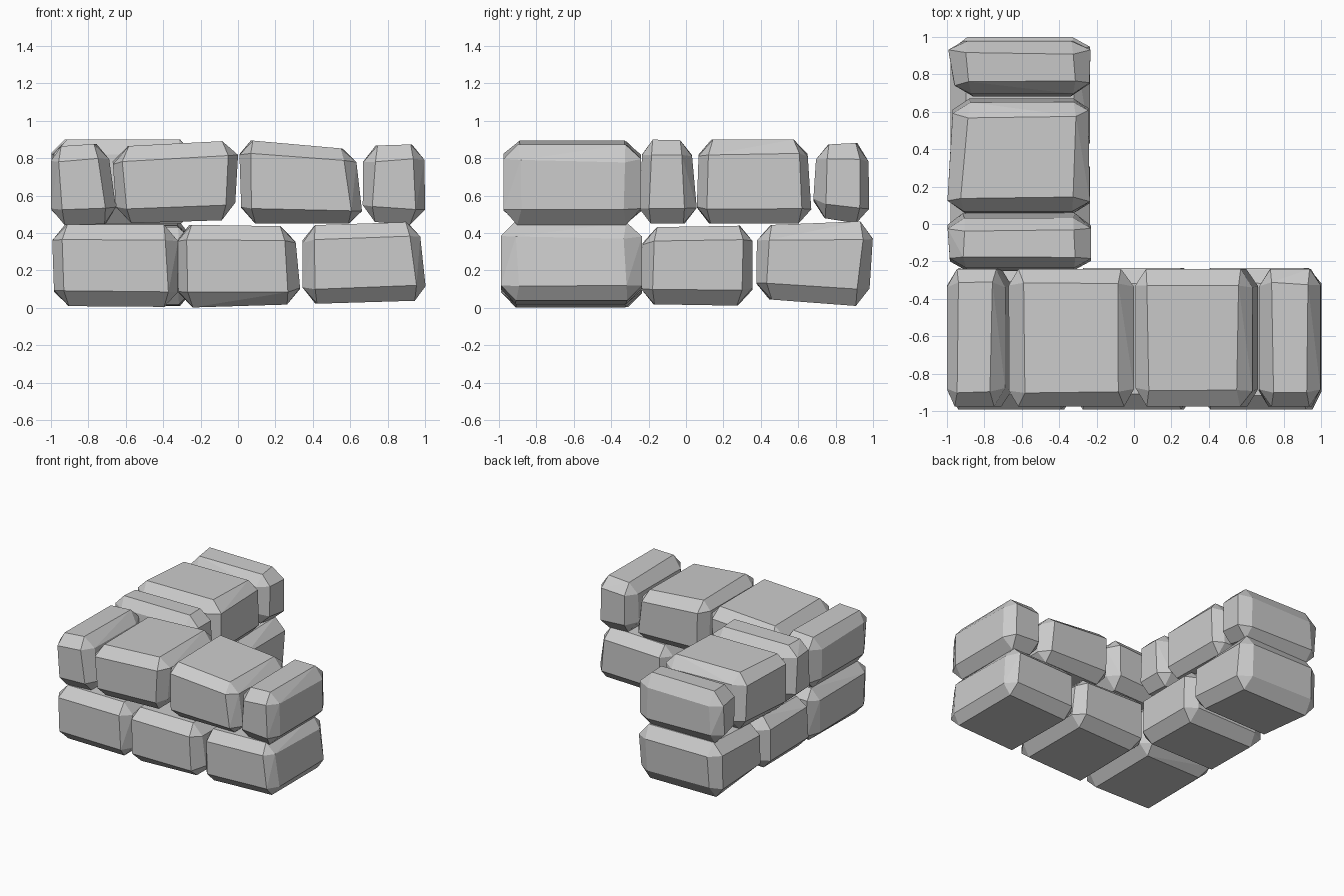
import bpy, bmesh, random
from itertools import product

if "Cube" in bpy.data.objects:
    bpy.data.objects.remove(bpy.data.objects["Cube"])

random.seed(11)


def stone(name, quad, near, far, along_y=False):
    """Chamfered stone: quad profile (along, z) swept from near to far.
    near and far give the across position at both ends of the length."""
    a, b, c, d = quad
    length = abs(b[0] - a[0])
    height = abs(d[1] - a[1])
    depth = far[0] - near[0]
    bm = bmesh.new()
    for corner in product((0, 1), repeat=3):
        for face in range(3):          # one vertex on each face meeting here
            inset = [random.uniform(.065, .085) / length,
                     random.uniform(.07, .085) / height,
                     random.uniform(.07, .09) / depth]
            if face == 2:              # the big wall faces have narrow side chamfers
                inset[0] = random.uniform(.045, .07) / length
            if face == 0:
                inset[1] = random.uniform(.075, .095) / height
                inset[2] = random.uniform(.08, .1) / depth
            inset[face] = 0
            u, v, w = [i if s == 0 else 1 - i for s, i in zip(corner, inset)]
            p = [(1 - v) * ((1 - u) * a[k] + u * b[k]) + v * ((1 - u) * d[k] + u * c[k])
                 for k in (0, 1)]
            n, f = [(1 - u) * e[0] + u * e[1] for e in (near, far)]
            q = n + w * (f - n)
            bm.verts.new((q, p[0], p[1]) if along_y else (p[0], q, p[1]))
    bmesh.ops.convex_hull(bm, input=bm.verts)
    bmesh.ops.dissolve_limit(bm, angle_limit=.1, verts=bm.verts, edges=bm.edges)
    bmesh.ops.recalc_face_normals(bm, faces=bm.faces)
    mesh = bpy.data.meshes.new(name)
    bm.to_mesh(mesh)
    bm.free()
    obj = bpy.data.objects.new(name, mesh)
    bpy.context.collection.objects.link(obj)


# Front wall, lower course
for i, q in enumerate([
    ((-.98, .01), (-.32, .005), (-.32, .445), (-.995, .445)),
    ((-.315, 0), (.34, .02), (.30, .435), (-.325, .445)),
    ((.345, .02), (1.01, .04), (.965, .46), (.345, .44)),
]):
    stone(f"front_lower_stone_{i + 1}", q, (-.99, -.99), (-.235, -.235))

# Front wall, upper course
for i, q in enumerate([
    ((-1, .44), (-.64, .45), (-.70, .88), (-1, .86)),
    ((-.645, .45), (-.02, .47), (.005, .895), (-.675, .86)),
    ((.02, .45), (.67, .45), (.625, .845), (.005, .9)),
    ((.665, .465), (1, .435), (.995, .875), (.67, .865)),
]):
    stone(f"front_upper_stone_{i + 1}", q, (-.975, -.975), (-.24, -.24))

# Left wall, lower course
for i, q in enumerate([
    ((-.245, .02), (.355, .01), (.355, .44), (-.23, .43)),
    ((.375, .05), (.975, .005), (1.005, .465), (.38, .44)),
]):
    stone(f"side_lower_stone_{i + 1}", q, (-.98, -.98), (-.235, -.235), True)

# Left wall, upper course
for i, (q, near, far) in enumerate([
    (((-.255, .45), (.065, .45), (.025, .895), (-.23, .9)), (-.98, -1), (-.23, -.23)),
    (((.055, .45), (.675, .45), (.645, .9), (.07, .9)), (-1, -.965), (-.235, -.245)),
    (((.675, .49), (.98, .44), (.975, .885), (.70, .87)), (-.95, -1), (-.24, -.23)),
]):
    stone(f"side_upper_stone_{i + 1}", q, near, far, True)
